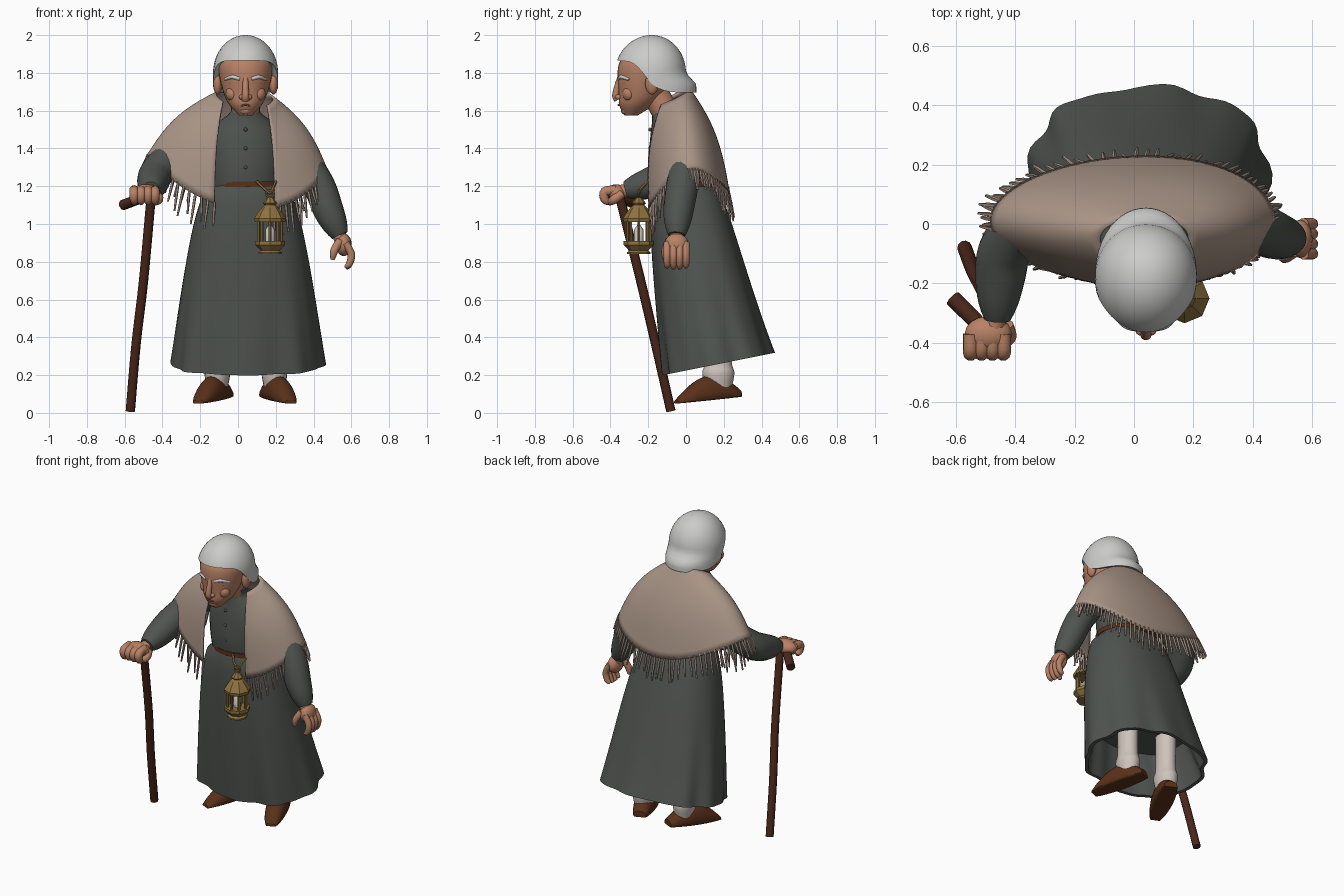
import bpy, bmesh, random
from math import sin, cos, pi, tau, tanh, radians, copysign
from mathutils import Vector

random.seed(4)
if "Cube" in bpy.data.objects:
    bpy.data.objects.remove(bpy.data.objects["Cube"])


def material(name, *rgb):
    made = bpy.data.materials.new(name)
    made.use_nodes = True
    made.diffuse_color = (*rgb, 1)
    shader = made.node_tree.nodes["Principled BSDF"]
    shader.inputs["Base Color"].default_value = (*rgb, 1)
    shader.inputs["Roughness"].default_value = .8
    return made


dress = material("grey_green_wool", .08, .09, .08)
knit = material("beige_knit", .4, .3, .24)
silver = material("silver_hair", .6, .6, .59)
skin = material("skin", .48, .22, .13)
lip = material("lip", .25, .09, .06)
wood = material("dark_wood", .07, .02, .01)
leather = material("brown_leather", .1, .03, .01)
brass = material("aged_brass", .27, .17, .05)
cotton = material("pale_cotton", .62, .55, .5)

middle = .04
sides = (-1, 1)


def steps(count):
    return [i / count for i in range(count + 1)]


def around(count):
    return [i * tau / count for i in range(count)]


def spline(points, count):
    """Sample a smooth curve that passes through the points."""
    points = [Vector(p) for p in points]
    points = [points[0] * 2 - points[1], *points, points[-1] * 2 - points[-2]]
    samples = []
    for share in steps(count):
        place = share * (len(points) - 3)
        start = min(int(place), len(points) - 4)
        t = place - start
        a, b, c, d = points[start:start + 4]
        samples.append(b + ((c - a) * t + (a * 2 - b * 5 + c * 4 - d) * t**2
                            + (b * 3 - a - c * 3 + d) * t**3) / 2)
    return samples


def build(name, colour, *lofts, closed=True, angle=45):
    """One object skinned over any number of stacks of rings."""
    bm = bmesh.new()
    for rings in lofts:
        rows = [[bm.verts.new(point) for point in ring] for ring in rings]
        count = len(rows[0])
        for low, high in zip(rows, rows[1:]):
            for i in range(count if closed else count - 1):
                j = (i + 1) % count
                bm.faces.new((low[i], low[j], high[j], high[i]))
        if closed:
            bm.faces.new(rows[0])
            bm.faces.new(rows[-1])
    bmesh.ops.recalc_face_normals(bm, faces=bm.faces)
    mesh = bpy.data.meshes.new(name)
    bm.to_mesh(mesh)
    bm.free()
    mesh.materials.append(colour)
    mesh.shade_smooth()
    mesh.set_sharp_from_angle(angle=radians(angle))
    made = bpy.data.objects.new(name, mesh)
    bpy.context.collection.objects.link(made)
    return made


def stack(rows, x=middle, sides=32, smooth=16):
    """Level oval rings from rows of height, depth, half width, half depth."""
    return [[(x + wide * cos(a), y + deep * sin(a), z) for a in around(sides)]
            for z, y, wide, deep in spline(rows, smooth)]


def tube(points, start, end=None, power=4, sides=10, smooth=12):
    """Round tube whose radius runs from start to end, late for a high power."""
    end = end or start
    path = spline(points, smooth)
    across = (path[1] - path[0]).orthogonal()
    rings = []
    for i, centre in enumerate(path):
        along = (path[min(i + 1, smooth)] - path[max(i - 1, 0)]).normalized()
        across = (across - along * across.dot(along)).normalized()
        other = along.cross(across)
        radius = start + (end - start) * (i / smooth)**power
        rings.append([centre + (across * cos(a) + other * sin(a)) * radius for a in around(sides)])
    return rings


def ball(x, y, z, wide, deep, high):
    return [[(x + wide * sin(t) * cos(a), y + deep * sin(t) * sin(a), z - high * cos(t))
             for a in around(16)] for t in [.03 + s * (pi - .06) for s in steps(10)]]


# Skirt: flared and folded, hem rising to the back, hollow underneath
def skirt_ring(drop, size=1):
    ring = []
    for a in around(80):
        fold = size * (1 + .03 * drop**2 * (cos(8 * a + .6) + cos(13 * a) / 2))
        wide = (.19 + .21 * drop**.5) * fold
        deep = (.17 + .12 * drop**.6) * fold
        y = .18 * drop - .01 + deep * copysign(abs(sin(a))**.85, sin(a))
        ring.append((.05 + wide * copysign(abs(cos(a))**.85, cos(a)), y,
                     1.2 - drop + .2 * drop**2 * (y + .12)))
    return ring


build("skirt", dress, [skirt_ring(t) for t in steps(20)]
      + [skirt_ring(1, .94), skirt_ring(.7, .85)])

# Bodice with collar and buttons, and belt
build("bodice", dress,
      stack([(1.18, -.01, .19, .17), (1.3, -.02, .2, .175), (1.45, -.03, .2, .16),
             (1.54, -.05, .14, .13), (1.59, -.09, .08, .09), (1.63, -.1, .08, .08)]),
      *[ball(middle, -.19, 1.3 + t / 5, .01, .01, .01) for t in steps(2)])
build("belt", leather, stack([(1.195, -.01, .2, .18), (1.225, -.01, .2, .18)], x=.05))


# Shawl: from spine (0) to either front edge (-1, 1), and from neck (0) to hem (1)
def shawl_point(turn, fall):
    a = turn * 2.8
    neck = Vector((.15 * sin(a * .8), .02 - .15 * turn**2, 1.71 - .07 * turn**2))
    hem = Vector((.475 * sin(a), .01 + .215 * cos(a), 1.12 + .05 * cos(a) + .2 * sin(a)**2))
    bulge = Vector((sin(a), cos(a), 1)) * .03 * sin(pi * fall)
    x, y, z = neck.lerp(hem, fall) + bulge
    return Vector((middle + x - x * x / 5, y, z - .08 * x))


turns = [t * 2 - 1 for t in steps(76)]
shawl = build("shawl", knit, [[shawl_point(t, fall) for t in turns] for fall in steps(14)],
              closed=False)
thickness = shawl.modifiers.new("thickness", 'SOLIDIFY')
thickness.thickness = .012
thickness.offset = 0

# Fringe strands carrying on the shawl's fall
strands = []
for turn in turns:
    hem = shawl_point(turn, 1)
    fall = (hem - shawl_point(turn, .8)).normalized() - Vector((0, 0, .3))
    fall += Vector([random.uniform(-.12, .12) for axis in "xyz"])
    size = random.uniform(.11, .16) * (.7 if abs(hem.x) > .36 else 1)
    tip = hem + fall.normalized() * size
    strands.append(tube([hem.lerp(tip, -.1), tip], .008, .005, sides=5, smooth=2))
build("shawl_fringe", knit, *strands)

# Sleeves, full down to the tight cuff
build("right_sleeve", dress,
      tube([(-.18, 0, 1.5), (-.35, 0, 1.36), (-.43, -.08, 1.27), (-.45, -.18, 1.22), (-.46, -.32, 1.18)],
           .09, .045, power=7, sides=20, smooth=24))
build("left_sleeve", dress,
      tube([(.23, 0, 1.5), (.35, 0, 1.33), (.43, -.02, 1.2), (.48, -.04, 1.07), (.54, -.05, .94)],
           .085, .045, power=7, sides=20, smooth=24))

# Hands: one gripping the cane, one hanging loose
grip = [tube([(x, -.37, 1.18), (x, -.43, 1.17), (x, -.43, 1.13), (x, -.4, 1.11)], .026, .012)
        for x in [-.55 + t * .11 for t in steps(3)]]
build("right_hand", skin, ball(-.49, -.37, 1.165, .08, .06, .045), *grip,
      tube([(-.46, -.3, 1.18), (-.47, -.35, 1.17)], .036),
      tube([(-.43, -.34, 1.16), (-.42, -.38, 1.13), (-.45, -.41, 1.11)], .025, .012))
loose = [tube([(.57, y, .9), (.6, y, .84), (.59, y, .79), (.57, y, .76 + abs(y + .05) / 4)], .02, .01)
         for y in [-.1 + t / 10 for t in steps(3)]]
build("left_hand", skin, ball(.56, -.05, .89, .042, .065, .06), *loose,
      tube([(.53, -.05, .96), (.55, -.05, .9)], .036),
      tube([(.54, -.09, .91), (.51, -.11, .86), (.5, -.11, .81)], .022, .01))

# Cane: leaning shaft and slanted handle
build("cane", wood,
      tube([(-.57, -.08, .01), (-.54, -.16, .36), (-.5, -.24, .7), (-.46, -.35, 1.14)], .025),
      tube([(-.61, -.25, 1.1), (-.53, -.33, 1.13), (-.44, -.43, 1.16)], .028, .02))

# Head with neck, nose, cheeks, chin and ears
build("head", skin,
      stack([(1.575, -.29, .035, .035), (1.63, -.262, .085, .092), (1.69, -.235, .115, .12),
             (1.79, -.21, .14, .153), (1.86, -.2, .14, .15), (1.93, -.18, .1, .12)], smooth=20),
      tube([(middle, -.09, 1.56), (middle, -.18, 1.72)], .072, sides=20),
      tube([(middle, -.345, 1.79), (middle, -.363, 1.73), (middle, -.372, 1.68), (middle, -.36, 1.66)],
           .014, .022, power=1),
      ball(middle, -.318, 1.6, .035, .026, .022),
      *[ball(middle + s * .02, -.357, 1.672, .015, .018, .014) for s in sides],
      *[ball(middle + s * .066, -.302, 1.69, .04, .035, .04) for s in sides],
      *[ball(middle + s * .148, -.18, 1.745, .024, .036, .06) for s in sides])
build("mouth", lip, tube([(0, -.331, 1.622), (middle, -.357, 1.63), (.08, -.331, 1.622)], .005))
build("eyes", wood, *[ball(middle + s * .066, -.322, 1.743, .02, .012, .006) for s in sides])
build("eyebrows", silver,
      *[tube([(middle + s * .03, -.352, 1.768), (middle + s * .07, -.34, 1.778),
              (middle + s * .11, -.3, 1.765)], .011, .006) for s in sides])


# Hair: dome over a shaped hairline, with a roll flaring at the nape
def hair_point(a, rise, size=1):
    hairline = 1.78 + .085 * tanh(3 * (1.4 - min(a, tau - a)))
    z = hairline + (2 - hairline) * sin(rise * pi / 2)
    size *= max(0, 1 - max(0, 5 * (z - 1.8))**2)**.5
    nape = max(0, -cos(a))
    flare = .055 * nape * min(1, max(0, 1.8 - z) / .06)
    return (middle + .172 * size * sin(a), flare - .18 - (.195 - .015 * nape) * size * cos(a), z)


build("hair", silver, [[hair_point(a, .03, .8) for a in around(48)]]
      + [[hair_point(a, rise * .98) for a in around(48)] for rise in steps(20)])

# Socks and splayed shoes
for name, heel, toe in (("left", (.15, .28), (.28, -.05)), ("right", (-.06, .28), (-.21, -.05))):
    heel, toe = Vector(heel), Vector(toe)
    ahead = (toe - heel).normalized()
    shoe = []
    for t in steps(18):
        centre = heel.lerp(toe, t)
        arch = sin(pi * (.1 + .85 * t))
        wide = .066 * arch**.4
        sole = .085 - .035 * t
        shoe.append([(centre.x - ahead.y * wide * cos(a), centre.y + ahead.x * wide * cos(a),
                      sole + .13 * arch * (max(sin(a), -.4) + .4) / 1.4) for a in around(20)])
    build(name + "_shoe", leather, shoe)
    ankle = heel.lerp(toe, .33)
    build(name + "_sock", cotton,
          stack([(.13, ankle.y, .055, .07), (.21, ankle.y, .068, .085), (.28, ankle.y, .058, .07),
                 (.5, ankle.y, .06, .07)], x=ankle.x, sides=20))

# Lantern hanging from the belt
hook = Vector((.17, -.25, 1.16))


def lathe(*profile):
    return [[(hook.x + r * cos(a), hook.y + r * sin(a), z) for a in around(8)] for z, r in profile]


posts = [tube([hook + Vector((cos(a) * .06, sin(a) * .06, drop)) for drop in (-.26, -.14)],
              .008, sides=6, smooth=1) for a in around(8)]
loop = [hook + Vector((cos(a), 0, sin(a))) * .02 for a in [t * tau for t in steps(16)]]
build("lantern_frame", brass,
      lathe((.84, .062), (.85, .062), (.86, .05), (.89, .08), (.91, .08)),
      lathe((1.01, .08), (1.03, .084), (1.07, .058), (1.1, .03), (1.11, .038), (1.14, .015)),
      *posts, tube(loop, .006, sides=6, smooth=32), angle=25)
build("lantern_candle", silver, lathe((.9, .025), (.97, .025), (1, .004)))
build("lantern_strap", brass,
      *[tube([(x, -.2, 1.225), hook.lerp((x, -.22, 1.22), .5), hook], .008, sides=6)
        for x in (.1, .2)])
